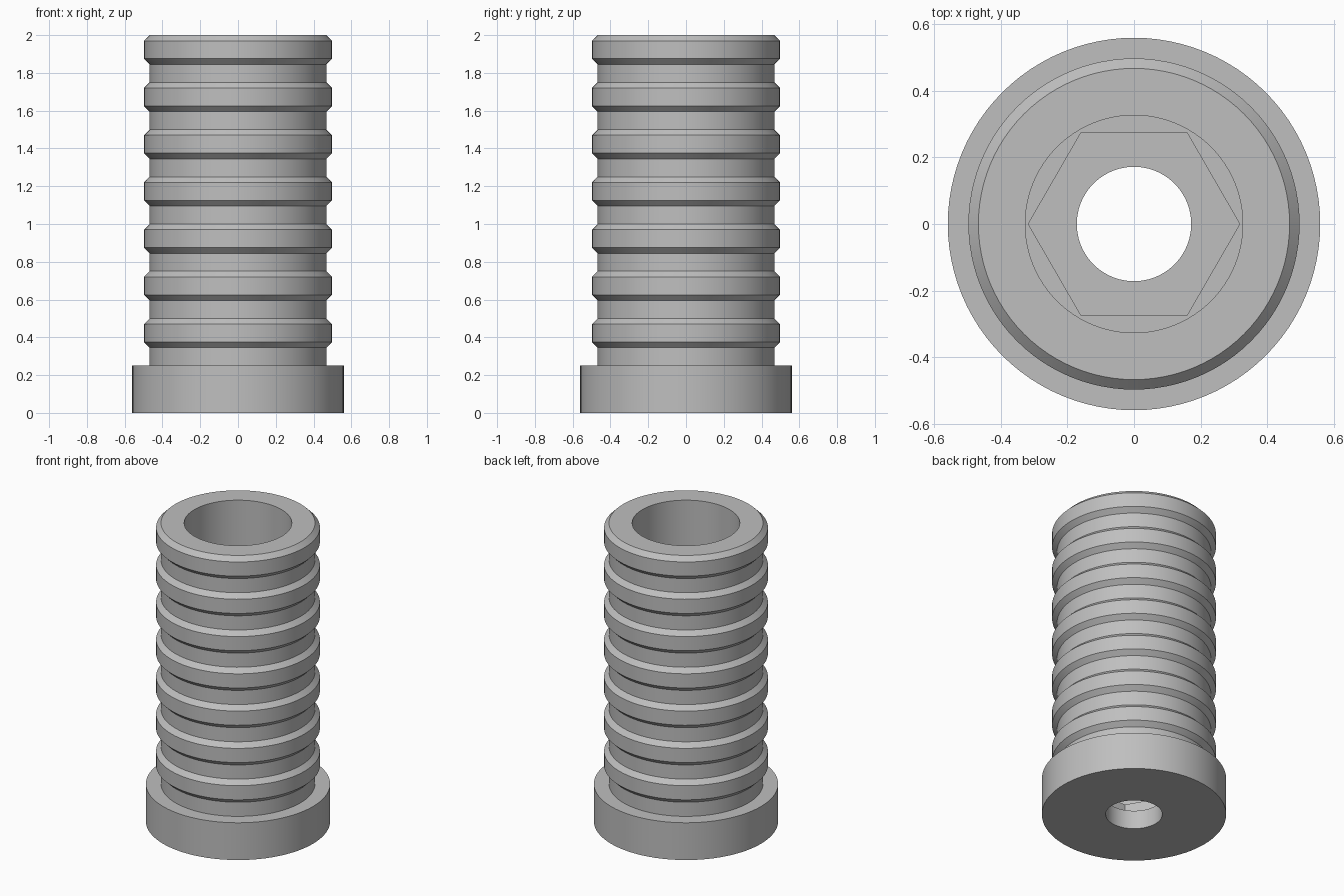
import bpy
import bmesh
from math import cos, sin, pi, radians

SEGMENTS = 96

cube = bpy.data.objects.get("Cube")
if cube:
    bpy.data.objects.remove(cube, do_unlink=True)

grey = bpy.data.materials.new("plain grey")
grey.use_nodes = True
colour = (0.52, 0.52, 0.52, 1)
grey.diffuse_color = colour
grey.node_tree.nodes["Principled BSDF"].inputs["Base Color"].default_value = colour

# Main radii and heights
HOLE, HEX, BORE = 0.172, 0.318, 0.327
GROOVE, RIB, FLANGE = 0.468, 0.498, 0.56
FLANGE_TOP, PITCH, RIBS = 0.25, 0.25, 7
BORE_FLOOR, HEX_FLOOR = 0.25, 0.125


def hex_radius(angle):
    """Distance from the centre to a hexagon side at this angle."""
    return HEX * cos(pi / 6) / cos(angle % (pi / 3) - pi / 6)


# Outside: flange, then evenly spaced chamfered ribs
profile = [(HOLE, 0), (FLANGE, 0), (FLANGE, FLANGE_TOP), (GROOVE, FLANGE_TOP)]
for i in range(RIBS):
    z = FLANGE_TOP + i * PITCH
    profile += [(GROOVE, z + 0.095), (RIB, z + 0.125),
                (RIB, z + 0.22), (GROOVE, z + PITCH)]

# Inside: round bore, hexagonal nut pocket, through hole
profile += [(BORE, 2), (BORE, BORE_FLOOR), (hex_radius, BORE_FLOOR),
            (hex_radius, HEX_FLOOR), (HOLE, HEX_FLOOR)]

# Sweep the closed profile around z
bm = bmesh.new()
rings = []
for radius, z in profile:
    ring = []
    for k in range(SEGMENTS):
        a = 2 * pi * k / SEGMENTS
        r = radius(a) if callable(radius) else radius
        ring.append(bm.verts.new((r * cos(a), r * sin(a), z)))
    rings.append(ring)
for lower, upper in zip(rings, rings[1:] + rings[:1]):
    for k in range(SEGMENTS):
        n = (k + 1) % SEGMENTS
        bm.faces.new((lower[k], lower[n], upper[n], upper[k]))
bmesh.ops.recalc_face_normals(bm, faces=bm.faces[:])

mesh = bpy.data.meshes.new("ribbed_sleeve")
bm.to_mesh(mesh)
bm.free()
mesh.materials.append(grey)
sleeve = bpy.data.objects.new("ribbed_sleeve", mesh)
bpy.context.collection.objects.link(sleeve)

# Smooth round walls, crisp edges
bpy.ops.object.select_all(action="DESELECT")
sleeve.select_set(True)
bpy.context.view_layer.objects.active = sleeve
bpy.ops.object.shade_smooth_by_angle(angle=radians(30))
